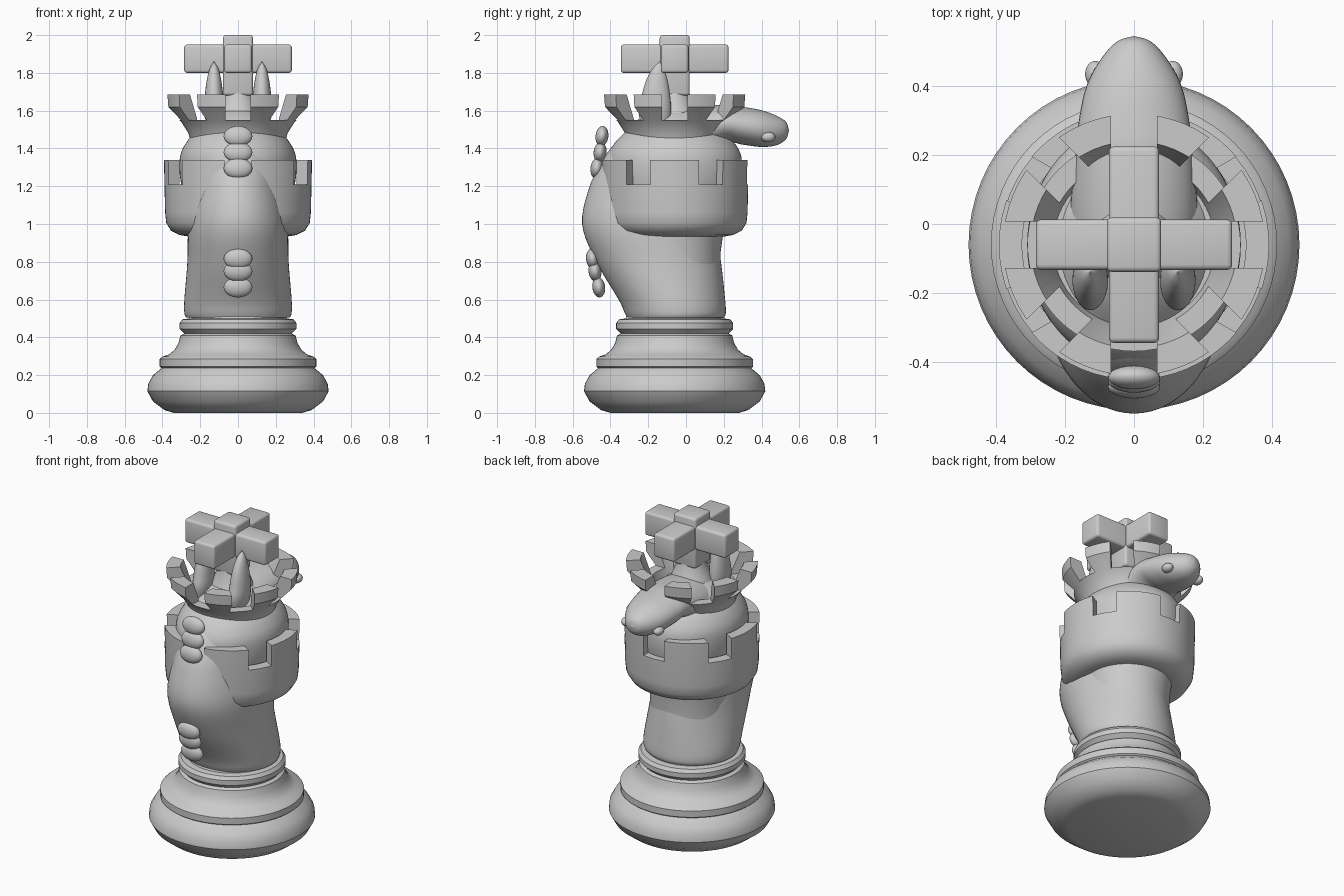
import bpy, bmesh, math
from mathutils import Vector, Matrix

if "Cube" in bpy.data.objects:
    bpy.data.objects.remove(bpy.data.objects["Cube"])

CY = -0.06  # y position of the turned axis


def finish(name, bm, angle=35):
    bmesh.ops.recalc_face_normals(bm, faces=bm.faces)
    me = bpy.data.meshes.new(name)
    bm.to_mesh(me)
    bm.free()
    ob = bpy.data.objects.new(name, me)
    bpy.context.collection.objects.link(ob)
    bpy.ops.object.select_all(action='DESELECT')
    ob.select_set(True)
    bpy.context.view_layer.objects.active = ob
    bpy.ops.object.shade_smooth_by_angle(angle=math.radians(angle))
    return ob


def smooth_sections(secs, steps=5):
    """Catmull-Rom interpolation of section tuples."""
    out = []
    for i in range(len(secs) - 1):
        p = [Vector(secs[max(0, min(len(secs) - 1, i + k))]) for k in (-1, 0, 1, 2)]
        for s in range(steps):
            t = s / steps
            out.append(0.5 * (2 * p[1] + (p[2] - p[0]) * t
                              + (2 * p[0] - 5 * p[1] + 4 * p[2] - p[3]) * t * t
                              + (3 * p[1] - p[0] - 3 * p[2] + p[3]) * t ** 3))
    return out + [Vector(secs[-1])]


def loft(name, secs, along_y=False, n=64):
    """Elliptical sections: (position, centre offset, half width, half depth)."""
    bm = bmesh.new()
    rings = []
    for pos, off, rx, rd in secs:
        ring = []
        for k in range(n):
            a = 2 * math.pi * k / n
            x, d = max(rx, 0.002) * math.cos(a), off + max(rd, 0.002) * math.sin(a)
            ring.append(bm.verts.new((x, pos, d) if along_y else (x, d, pos)))
        rings.append(ring)
    for r0, r1 in zip(rings, rings[1:]):
        for k in range(n):
            bm.faces.new((r0[k], r0[(k + 1) % n], r1[(k + 1) % n], r1[k]))
    bm.faces.new(rings[0])
    bm.faces.new(rings[-1])
    return finish(name, bm)


def turned(name, profile, depth=1.0):
    return loft(name, [(z, CY, r, r * depth) for r, z in profile])


def box(bm, centre, size, rot=0.0):
    m = Matrix.Rotation(rot, 4, 'Z')
    m = Matrix.Translation((0, CY, 0)) @ m @ Matrix.Translation(centre) @ Matrix.Diagonal((*size, 1))
    bmesh.ops.create_cube(bm, size=1, matrix=m)


def notch(ob, count, start, width, z0):
    bm = bmesh.new()
    for i in range(count):
        box(bm, (0.35, 0, z0 + 0.2), (0.36, width, 0.4), start + 2 * math.pi * i / count)
    cutter = finish("notch_cutter", bm)
    mod = ob.modifiers.new("notches", 'BOOLEAN')
    mod.operation, mod.solver, mod.object = 'DIFFERENCE', 'EXACT', cutter
    bpy.context.view_layer.objects.active = ob
    bpy.ops.object.modifier_apply(modifier=mod.name)
    bpy.data.objects.remove(cutter)
    bpy.ops.object.select_all(action='DESELECT')
    ob.select_set(True)
    bpy.ops.object.shade_smooth_by_angle(angle=math.radians(35))


def ellipsoid(name, centre, radii, tilt=0.0):
    bm = bmesh.new()
    m = Matrix.Translation(centre) @ Matrix.Rotation(tilt, 4, 'X') @ Matrix.Diagonal((*radii, 1))
    bmesh.ops.create_uvsphere(bm, u_segments=24, v_segments=14, radius=1, matrix=m)
    return finish(name, bm)


# Turned base
turned("base", [(0, 0), (0.34, 0), (0.39, 0.015), (0.45, 0.06), (0.48, 0.115), (0.475, 0.155),
                (0.45, 0.20), (0.405, 0.237), (0.415, 0.245), (0.415, 0.285), (0.40, 0.298),
                (0.365, 0.31), (0.335, 0.335), (0.315, 0.37), (0.305, 0.41), (0.285, 0.42),
                (0.31, 0.445), (0.31, 0.475), (0.295, 0.495), (0.26, 0.50), (0.25, 0.53), (0, 0.53)])

# Column behind the chest, up to the tower
turned("column", [(0, 0.5), (0.25, 0.51), (0.242, 0.7), (0.243, 0.85), (0.26, 0.97), (0, 0.97)])

# Arched animal neck
loft("neck", smooth_sections([
    (0.505, -0.055, 0.275, 0.258), (0.53, -0.057, 0.284, 0.268), (0.60, -0.075, 0.284, 0.282),
    (0.80, -0.145, 0.268, 0.330), (1.00, -0.200, 0.262, 0.350), (1.20, -0.205, 0.225, 0.305),
    (1.32, -0.200, 0.200, 0.250), (1.42, -0.180, 0.160, 0.200), (1.50, -0.150, 0.080, 0.100)]))

# Tower with six notches
tower = turned("tower", [(0, 0.935), (0.27, 0.935), (0.31, 0.942), (0.355, 0.965), (0.38, 1.005),
                         (0.386, 1.06), (0.392, 1.34), (0.325, 1.34), (0.325, 1.18), (0, 1.18)])
notch(tower, 6, math.radians(30), 0.145, 1.21)

# Dome rising out of the tower
turned("dome", [tuple(v) for v in smooth_sections([
    (0.29, 1.15), (0.308, 1.26), (0.306, 1.36), (0.275, 1.43), (0.225, 1.49),
    (0.16, 1.56), (0.09, 1.605), (0, 1.62)])], 1.15)

# Flared crown with eight notches
crown = turned("crown", [(0, 1.43), (0.25, 1.43), (0.262, 1.48), (0.30, 1.54), (0.375, 1.62),
                         (0.38, 1.685), (0.30, 1.685), (0.25, 1.56), (0.235, 1.50), (0, 1.50)])
notch(crown, 8, 0, 0.134, 1.55)

# Animal head and muzzle
loft("head", smooth_sections([
    (-0.27, 1.43, 0.06, 0.06), (-0.2, 1.45, 0.15, 0.13), (0.0, 1.48, 0.185, 0.14),
    (0.20, 1.53, 0.170, 0.10), (0.30, 1.52, 0.160, 0.10), (0.40, 1.505, 0.138, 0.097),
    (0.48, 1.495, 0.095, 0.078), (0.53, 1.495, 0.048, 0.045), (0.545, 1.495, 0.0, 0.0)]),
    along_y=True, n=40)

# Ears and nostrils, mirrored
for s, side in ((-1, "left"), (1, "right")):
    ear = [(1.48, -0.16, 0.03, 0.06), (1.58, -0.165, 0.05, 0.085), (1.66, -0.16, 0.05, 0.078),
           (1.75, -0.155, 0.04, 0.06), (1.82, -0.147, 0.024, 0.032), (1.86, -0.14, 0.0, 0.0)]
    loft(side + "_ear", smooth_sections(ear), n=24).location.x = s * 0.127
    ellipsoid(side + "_nostril", (s * 0.112, 0.435, 1.46), (0.03, 0.038, 0.027))

# Mane beads down the back of the neck
for i, (y, z) in enumerate([(-0.445, 1.465), (-0.455, 1.38), (-0.472, 1.295),
                            (-0.495, 0.815), (-0.482, 0.75), (-0.462, 0.665)]):
    ellipsoid("mane_bead_%d" % (i + 1), (0, y, z), (0.076, 0.034, 0.054), 0.12 if i > 2 else -0.12)

# Stem and cross on top
turned("cross_stem", [(0, 1.5), (0.16, 1.5), (0.11, 1.62), (0.075, 1.70), (0.07, 1.82), (0, 1.82)])
for name, centre, size in (("cross_bar_x", (0, 0, 1.875), (0.57, 0.146, 0.15)),
                           ("cross_bar_y", (0, 0, 1.875), (0.146, 0.57, 0.15)),
                           ("cross_post", (0, 0, 1.84), (0.158, 0.158, 0.32))):
    bm = bmesh.new()
    box(bm, centre, size)
    bmesh.ops.bevel(bm, geom=bm.edges[:], offset=0.015, segments=3, profile=0.5, affect='EDGES')
    finish(name, bm)
